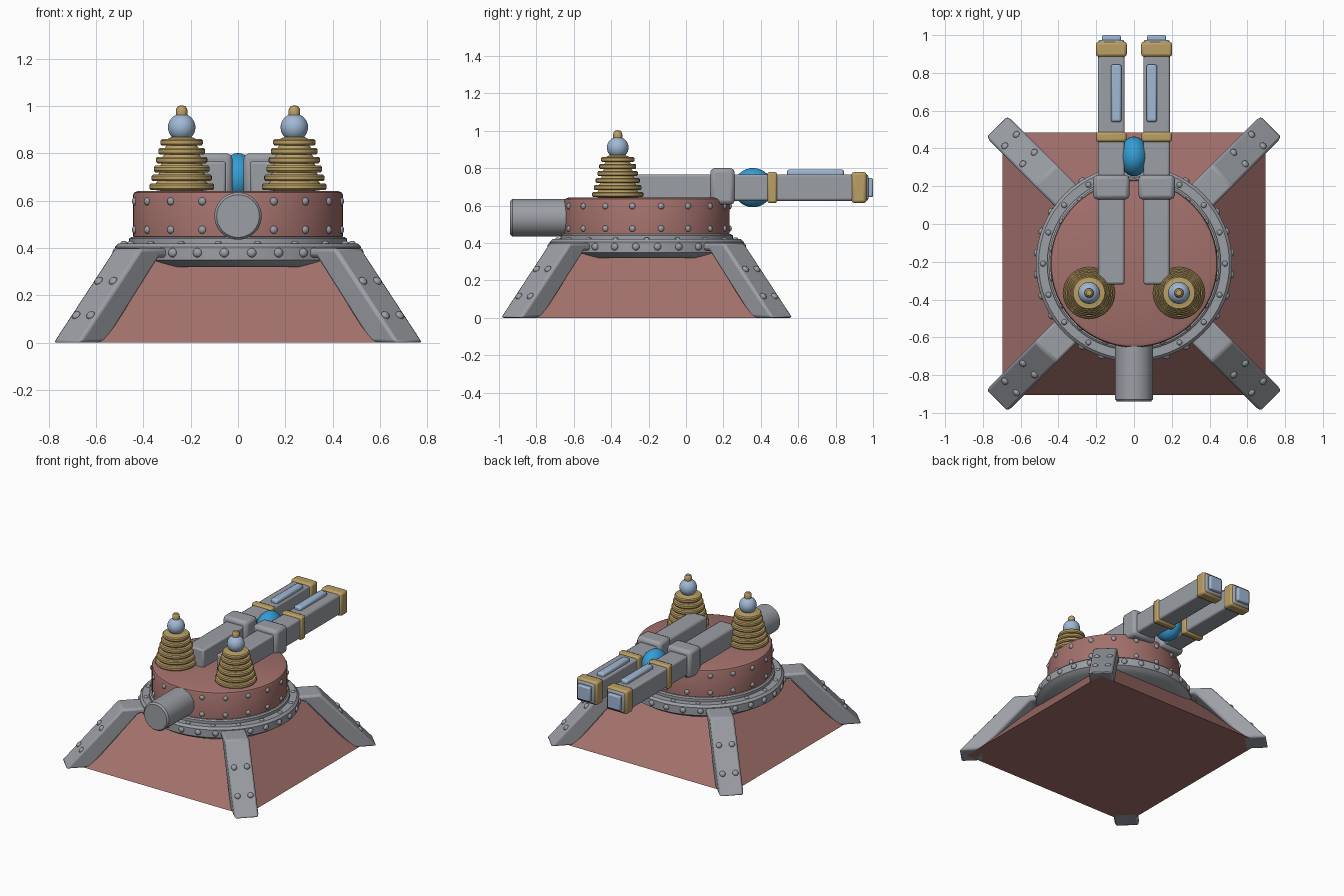
import bpy, bmesh, math
from mathutils import Matrix, Vector

if "Cube" in bpy.data.objects:
    bpy.data.objects.remove(bpy.data.objects["Cube"])

CY = -0.21  # turret axis in y


def material(name, rgb):
    m = bpy.data.materials.new(name)
    m.diffuse_color = (*rgb, 1)
    m.use_nodes = True
    m.node_tree.nodes["Principled BSDF"].inputs["Base Color"].default_value = m.diffuse_color
    return m


RED = material("dusty red", (0.37, 0.165, 0.15))
GREY = material("steel grey", (0.33, 0.345, 0.375))
GOLD = material("brass", (0.50, 0.35, 0.13))
PALE = material("pale blue", (0.35, 0.48, 0.66))
BLUE = material("bright blue", (0.035, 0.34, 0.66))


def finish(name, bm, mat, bevel=0, segments=2, angle=35):
    bmesh.ops.recalc_face_normals(bm, faces=bm.faces)
    me = bpy.data.meshes.new(name)
    bm.to_mesh(me)
    bm.free()
    me.materials.append(mat)
    ob = bpy.data.objects.new(name, me)
    bpy.context.collection.objects.link(ob)
    if bevel:
        mod = ob.modifiers.new("bevel", 'BEVEL')
        mod.width, mod.segments = bevel, segments
        mod.limit_method = 'ANGLE'
    bpy.ops.object.select_all(action='DESELECT')
    ob.select_set(True)
    bpy.context.view_layer.objects.active = ob
    bpy.ops.object.shade_smooth_by_angle(angle=math.radians(angle))
    return ob


def revolve(name, profile, mat, matrix, steps=48):
    """Spin an (r, z) profile that starts and ends on the axis."""
    bm = bmesh.new()
    vs = [bm.verts.new((r, 0, z)) for r, z in profile]
    es = [bm.edges.new(p) for p in zip(vs, vs[1:])]
    bmesh.ops.spin(bm, geom=vs + es, cent=(0, 0, 0), axis=(0, 0, 1),
                   angle=2 * math.pi, steps=steps, use_merge=True)
    bmesh.ops.remove_doubles(bm, verts=bm.verts, dist=1e-4)
    bm.transform(matrix)
    return finish(name, bm, mat)


def box(name, lo, hi, mat, bevel=0.012):
    lo, hi = Vector(lo), Vector(hi)
    bm = bmesh.new()
    bmesh.ops.create_cube(bm, size=1, matrix=Matrix.Translation((lo + hi) / 2)
                          @ Matrix.Diagonal((*(hi - lo), 1)))
    return finish(name, bm, mat, bevel)


def ball(name, centre, radii, mat):
    bm = bmesh.new()
    bmesh.ops.create_uvsphere(bm, u_segments=32, v_segments=16, radius=1,
                              matrix=Matrix.Translation(centre) @ Matrix.Diagonal((*radii, 1)))
    return finish(name, bm, mat, angle=60)


def bolts(name, spots, mat, radius=0.018):
    """Flattened domes at (position, normal) pairs."""
    bm = bmesh.new()
    for pos, normal in spots:
        turn = Vector(normal).to_track_quat('Z', 'Y').to_matrix().to_4x4()
        bmesh.ops.create_uvsphere(bm, u_segments=12, v_segments=8, radius=radius,
                                  matrix=Matrix.Translation(pos) @ turn @ Matrix.Diagonal((1, 1, 0.7, 1)))
    return finish(name, bm, mat, angle=60)


def circle(count, r, z, offset=0.0, up=False):
    out = []
    for i in range(count):
        a = 2 * math.pi * (i + offset) / count - math.pi / 2
        d = Vector((math.cos(a), math.sin(a), 0))
        out.append((d * r + Vector((0, CY, z)), (0, 0, 1) if up else d))
    return out


AXIS = Matrix.Translation((0, CY, 0))

# Sloping square base
bm = bmesh.new()
bmesh.ops.create_cone(bm, cap_ends=True, segments=4, radius1=0.695 * math.sqrt(2),
                      radius2=0.33 * math.sqrt(2), depth=0.395,
                      matrix=AXIS @ Matrix.Translation((0, 0, 0.1975)) @ Matrix.Rotation(math.pi / 4, 4, 'Z'))
finish("base", bm, RED)

# Mounting ring and rotating drum
revolve("mounting_ring", [(0, 0.32), (0.475, 0.32), (0.505, 0.34), (0.52, 0.35), (0.52, 0.405),
                          (0.505, 0.42), (0.46, 0.42), (0.46, 0.44), (0.45, 0.447), (0, 0.447)],
        GREY, AXIS, 64)
revolve("drum", [(0, 0.44), (0.435, 0.44), (0.443, 0.448), (0.443, 0.625), (0.438, 0.635),
                 (0.42, 0.642), (0, 0.642)], RED, AXIS, 64)
bolts("ring_side_bolts", circle(28, 0.52, 0.38, 0.5), GREY, 0.02)
bolts("ring_top_bolts", circle(18, 0.482, 0.42, 0.5, True), GREY, 0.015)
bolts("drum_bolts", circle(18, 0.443, 0.477) + circle(18, 0.443, 0.597), GREY, 0.017)

# Rear motor housing
revolve("housing_cylinder", [(0, 0), (0.09, 0), (0.1, 0.012), (0.1, 0.4), (0, 0.4)], GREY,
        Matrix.Translation((0, -0.94, 0.535)) @ Matrix.Rotation(-math.pi / 2, 4, 'X'))

# Four corner legs with bolts
leg_profile = [(0.44, 0.40), (0.66, 0.40), (1.03, 0), (0.87, 0), (0.55, 0.36), (0.44, 0.36)]
W = 0.081
for i in range(4):
    place = AXIS @ Matrix.Rotation(math.pi / 4 + i * math.pi / 2, 4, 'Z')
    bm = bmesh.new()
    face = bm.faces.new([bm.verts.new((r, -W, z)) for r, z in leg_profile])
    moved = bmesh.ops.extrude_face_region(bm, geom=[face])["geom"]
    bmesh.ops.translate(bm, vec=(0, 2 * W, 0),
                        verts=[v for v in moved if isinstance(v, bmesh.types.BMVert)])
    bm.transform(place)
    finish(f"leg_{i + 1}", bm, GREY, 0.014)
    normal = place.to_3x3() @ Vector((0.40, 0, 0.37))
    bolts(f"leg_bolts_{i + 1}",
          [(place @ Vector((1.03 - 0.925 * z, s * 0.043, z)), normal)
           for z in (0.115, 0.26) for s in (-1, 1)], GREY, 0.02)

for side, s in (("left", -1), ("right", 1)):
    # Twin barrels, built from rounded boxes along y
    def section(part, half, y0, y1, z0, z1, mat, bevel=0.012, x=0.12):
        box(f"{side}_{part}", (s * x - half, y0, z0), (s * x + half, y1, z1), mat, bevel)

    section("barrel", 0.07, -0.32, 0.975, 0.625, 0.767, GREY)
    section("collar", 0.096, 0.13, 0.26, 0.605, 0.80, GREY, 0.022)
    section("middle_band", 0.08, 0.435, 0.487, 0.613, 0.78, GOLD)
    section("muzzle_band", 0.082, 0.885, 0.965, 0.613, 0.78, GOLD, 0.015)
    section("muzzle_plate", 0.05, 0.95, 1.0, 0.645, 0.747, PALE, 0.008)
    section("top_strip", 0.028, 0.54, 0.845, 0.755, 0.793, PALE, 0.012, x=0.094)

    # Ribbed coil with a ball on top
    profile = [(0, 0.63)]
    for k in range(6):
        r, z = 0.137 - 0.0095 * k, 0.645 + 0.0375 * k
        profile += [(r - 0.025, z), (r - 0.006, z), (r, z + 0.007), (r, z + 0.021),
                    (r - 0.006, z + 0.028), (r - 0.028, z + 0.028)]
    profile += [(0.04, 0.87), (0, 0.87)]
    spot = Vector((s * 0.238, -0.365, 0))
    revolve(f"{side}_coil", profile, GOLD, Matrix.Translation(spot), 40)
    ball(f"{side}_coil_ball", spot + Vector((0, 0, 0.91)), (0.058,) * 3, PALE)
    revolve(f"{side}_coil_cap", [(0, 0.95), (0.023, 0.95), (0.025, 0.975), (0.023, 0.99),
                                 (0.015, 1.0), (0, 1.003)], GOLD, Matrix.Translation(spot), 24)

# Energy core between the barrels
ball("energy_core", (0, 0.358, 0.696), (0.078, 0.105, 0.105), BLUE)
